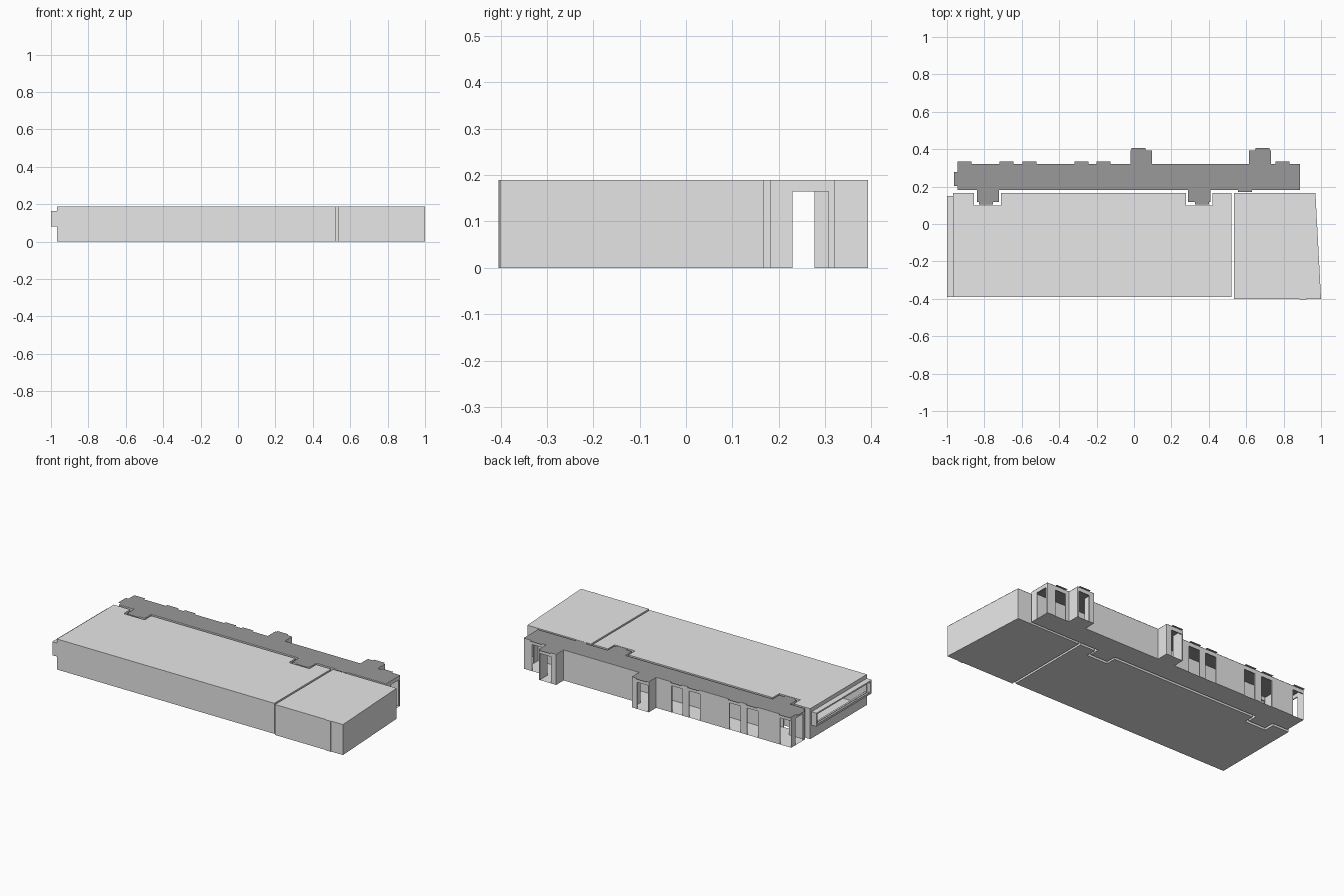
import bpy
import bmesh

cube = bpy.data.objects.get("Cube")
if cube:
    bpy.data.objects.remove(cube, do_unlink=True)

TOP, DOOR = 0.19, 0.165


def material(name, value):
    mat = bpy.data.materials.new(name)
    mat.use_nodes = True
    colour = (value, value, value, 1)
    mat.diffuse_color = colour
    mat.node_tree.nodes["Principled BSDF"].inputs["Base Color"].default_value = colour
    return mat


LIGHT = material("light grey", 0.8)
DARK = material("dark grey", 0.32)


def finish(bm, name, mat, thickness=0):
    bmesh.ops.remove_doubles(bm, verts=bm.verts, dist=1e-5)
    mesh = bpy.data.meshes.new(name)
    bm.to_mesh(mesh)
    bm.free()
    mesh.materials.append(mat)
    obj = bpy.data.objects.new(name, mesh)
    bpy.context.collection.objects.link(obj)
    if thickness:
        mod = obj.modifiers.new("thickness", "SOLIDIFY")
        mod.thickness = thickness
        mod.offset = -1
    return obj


def face(bm, points):
    bm.faces.new([bm.verts.new(p) for p in points])


def slab(name, outlines, z, mat, down=False):
    """Flat sheets, one per outline."""
    bm = bmesh.new()
    for outline in outlines:
        pts = [(x, y, z) for x, y in outline]
        face(bm, pts[::-1] if down else pts)
    return finish(bm, name, mat)


def walls(name, outline, openings=(), z0=0, z1=TOP - 0.001):
    """Walls along a counterclockwise outline.
    An opening is (axis, line, low, high, bottom, top), running along axis."""
    bm = bmesh.new()
    levels = sorted({z0, z1} | {z for o in openings for z in o[4:]})
    for i, a in enumerate(outline):
        b = outline[(i + 1) % len(outline)]
        axis = 0 if abs(b[0] - a[0]) > abs(b[1] - a[1]) else 1
        low, high = sorted((a[axis], b[axis]))
        here = [o for o in openings if o[0] == axis
                and abs(o[1] - a[1 - axis]) < 1e-4 and low <= o[2] and o[3] <= high]
        stops = sorted({low, high} | {v for o in here for v in o[2:4]},
                       reverse=a[axis] > b[axis])

        def at(s):
            t = (s - a[axis]) / (b[axis] - a[axis])
            return a[0] + t * (b[0] - a[0]), a[1] + t * (b[1] - a[1])

        for s, e in zip(stops, stops[1:]):
            for bottom, top in zip(levels, levels[1:]):
                mid, height = (s + e) / 2, (bottom + top) / 2
                if any(o[2] < mid < o[3] and o[4] < height < o[5] for o in here):
                    continue
                p, q = at(s), at(e)
                face(bm, [(*p, bottom), (*q, bottom), (*q, top), (*p, top)])
    return finish(bm, name, LIGHT, 0.006)


def rect(x0, x1, y0, y1):
    return [(x0, y0), (x1, y0), (x1, y1), (x0, y1)]


# Main hall, notched along its back edge
hall = [(-0.967, -0.39), (0.522, -0.39), (0.522, 0.165), (0.42, 0.165), (0.42, 0.10),
        (0.278, 0.10), (0.278, 0.165), (-0.71, 0.165), (-0.71, 0.10),
        (-0.855, 0.10), (-0.855, 0.165), (-0.967, 0.165)]
walls("hall_walls", hall, [(1, -0.967, -0.38, 0.14, 0.085, 0.16)])
slab("hall_roof", [hall], TOP, LIGHT)
slab("hall_floor", [hall], 0, LIGHT, True)

# Window bay on the end of the hall
bay = rect(-1, -0.967, -0.39, 0.15)
walls("bay_frame", bay, [(1, -1, -0.38, 0.14, 0.092, 0.155),
                         (1, -0.967, -0.38, 0.14, 0.085, 0.16)], 0.081, 0.164)
slab("bay_top", [bay], 0.165, LIGHT)
slab("bay_sill", [bay], 0.08, LIGHT, True)

# End block with a slanted outer wall
block = [(0.535, -0.4), (1, -0.4), (0.97, 0.167), (0.535, 0.167)]
walls("end_block_walls", block)
slab("end_block_roof", [block], TOP, LIGHT)
slab("end_block_floor", [block], 0, LIGHT, True)
walls("end_block_strip", rect(0.884, 0.922, -0.402, -0.4))

# Rear corridor with porches on both long sides
corridor = [(-0.945, 0.182), (-0.84, 0.182), (-0.84, 0.118), (-0.722, 0.118),
            (-0.722, 0.182), (0.29, 0.182), (0.29, 0.118), (0.41, 0.118),
            (0.41, 0.182), (0.888, 0.182), (0.888, 0.32), (0.733, 0.32),
            (0.733, 0.393), (0.615, 0.393), (0.615, 0.32), (0.096, 0.32),
            (0.096, 0.393), (-0.02, 0.393), (-0.02, 0.32), (-0.945, 0.32)]

# Doorways, each with a small canopy: (start, wall line, canopy reach)
doors = [(x, 0.32, 0.014) for x in (-0.944, -0.718, -0.597, -0.319, -0.201, 0.757)]
doors += [(x, 0.393, 0.012) for x in (-0.013, 0.65)]
doors += [(x, 0.118, -0.013) for x in (-0.83, 0.325)] + [(0.555, 0.182, -0.012)]
WIDTH = 0.075
gaps = [(0, line, x, x + WIDTH, 0, DOOR) for x, line, reach in doors]
gaps += [(1, -0.945, 0.202, 0.277, 0, DOOR), (1, 0.888, 0.23, 0.307, 0, DOOR)]
canopies = [rect(x, x + WIDTH, *sorted((line, line + reach))) for x, line, reach in doors]
canopies.append(rect(-0.963, -0.945, 0.202, 0.277))

walls("corridor_walls", corridor, gaps)
slab("corridor_floor", [corridor], 0, LIGHT, True)
slab("corridor_roof", [corridor], TOP, DARK)
slab("door_canopies", canopies, TOP, DARK)
